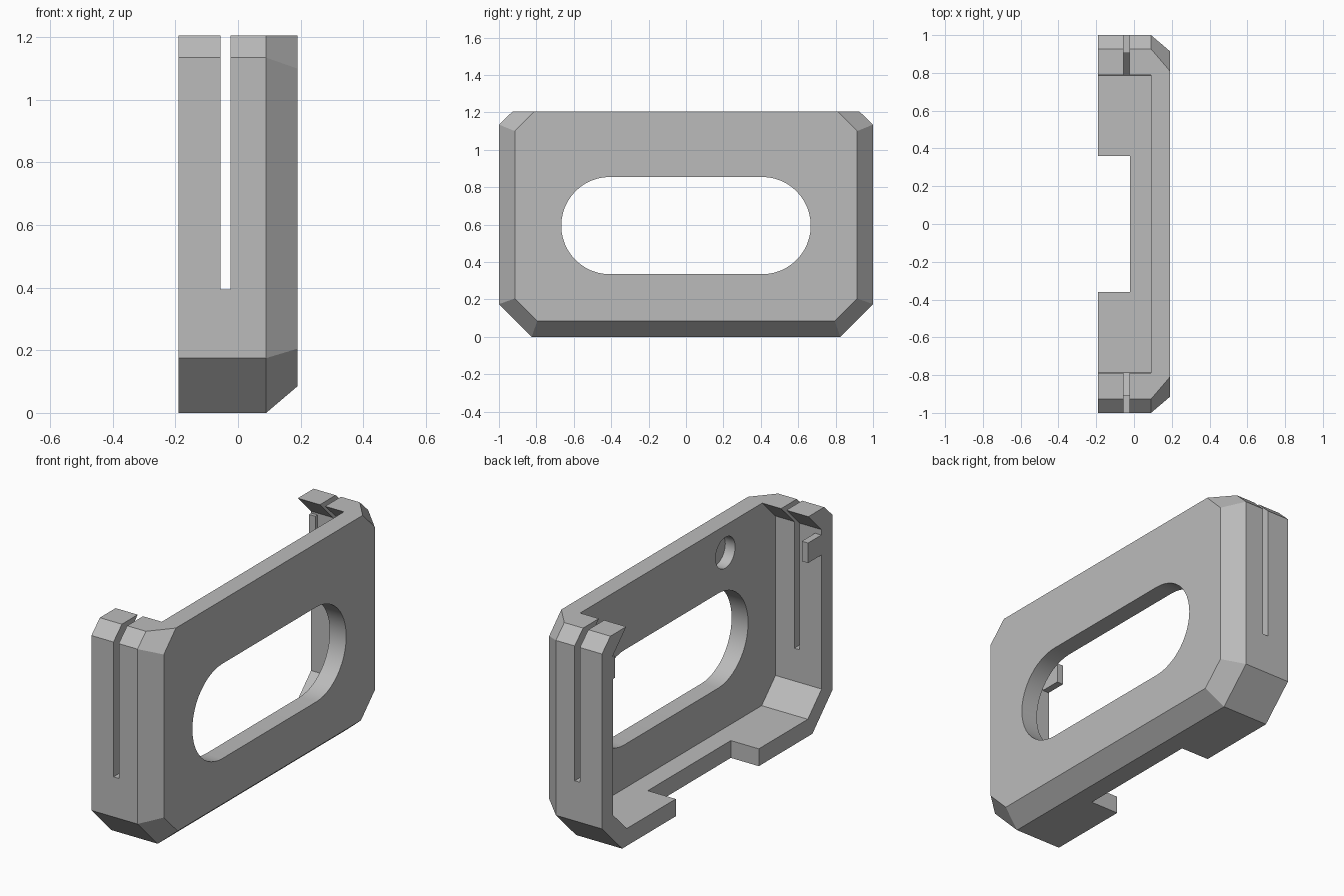
import bpy, bmesh, math

cube = bpy.data.objects.get("Cube")
if cube:
    bpy.data.objects.remove(cube, do_unlink=True)

grey = bpy.data.materials.new("plain_grey")
grey.use_nodes = True
grey.diffuse_color = (0.5, 0.5, 0.5, 1)
grey.node_tree.nodes["Principled BSDF"].inputs["Base Color"].default_value = (0.5, 0.5, 0.5, 1)


def loft(name, sections):
    """Solid through matching (x, [(y, z), ...]) sections."""
    bm = bmesh.new()
    rings = [[bm.verts.new((x, y, z)) for y, z in pts] for x, pts in sections]
    for a, b in zip(rings, rings[1:]):
        for i in range(len(a)):
            j = (i + 1) % len(a)
            bm.faces.new((a[i], a[j], b[j], b[i]))
    bm.faces.new(rings[0])
    bm.faces.new(rings[-1])
    bmesh.ops.recalc_face_normals(bm, faces=bm.faces)
    mesh = bpy.data.meshes.new(name)
    bm.to_mesh(mesh)
    bm.free()
    obj = bpy.data.objects.new(name, mesh)
    bpy.context.collection.objects.link(obj)
    mesh.materials.append(grey)
    return obj


def box(name, x0, x1, y0, y1, z0, z1):
    outline = [(y0, z0), (y1, z0), (y1, z1), (y0, z1)]
    return loft(name, [(x0, outline), (x1, outline)])


def mirrored(half):
    """Closed outline from its +y half, listed bottom to top."""
    return half + [(-y, z) for y, z in reversed(half)]


def stadium(y, z, half_straight, r, steps=24):
    pts = []
    for side in (1, -1):
        for i in range(steps + 1):
            a = math.pi * i / steps - math.pi / 2
            pts.append((y + side * (half_straight + r * math.cos(a)),
                        z + side * r * math.sin(a)))
    return pts


def circle(y, z, r, n=32):
    return [(y + r * math.cos(math.tau * i / n), z + r * math.sin(math.tau * i / n))
            for i in range(n)]


def cut(target, cutter):
    cutter.hide_render = True
    mod = target.modifiers.new("cut", 'BOOLEAN')
    mod.operation = 'DIFFERENCE'
    mod.solver = 'EXACT'
    mod.object = cutter
    bpy.context.view_layer.objects.active = target
    bpy.ops.object.modifier_apply(modifier=mod.name)
    bpy.data.objects.remove(cutter, do_unlink=True)


# Outer body: chamfered outline, tapering towards the plate face
outer = mirrored([(0.825, 0), (1, 0.175), (1, 1.135), (0.927, 1.205)])
face = mirrored([(0.795, 0.085), (0.915, 0.205), (0.915, 1.1), (0.81, 1.205)])
housing = loft("housing", [(-0.19, outer), (0.09, outer), (0.19, face)])

# Inner pocket, open at the top and the back
pocket = mirrored([(0.785, 0.095), (0.905, 0.215), (0.905, 1.09), (0.79, 1.205), (0.79, 1.4)])
cut(housing, loft("pocket_cutter", [(-0.4, pocket), (0.09, pocket)]))

# Window, side slots, floor notch and blind hole
window = stadium(0, 0.595, 0.407, 0.26)
cut(housing, loft("window_cutter", [(-0.1, window), (0.4, window)]))
cut(housing, box("slot_cutter", -0.056, -0.024, -1.2, 1.2, 0.395, 1.4))
cut(housing, box("notch_cutter", -0.4, -0.02, -0.36, 0.36, -0.2, 0.2))
hole = circle(-0.47, 1.055, 0.085)
cut(housing, loft("hole_cutter", [(0.0, hole), (0.15, hole)]))

# Small catches on the inner side walls
box("front_catch", -0.188, -0.15, -0.91, -0.79, 0.95, 1.06)
box("back_catch", -0.188, -0.15, 0.885, 0.91, 0.96, 1.08)

# Smooth the round cuts, keep the corners crisp
bpy.ops.object.select_all(action='DESELECT')
housing.select_set(True)
bpy.context.view_layer.objects.active = housing
bpy.ops.object.shade_smooth_by_angle(angle=math.radians(20))
